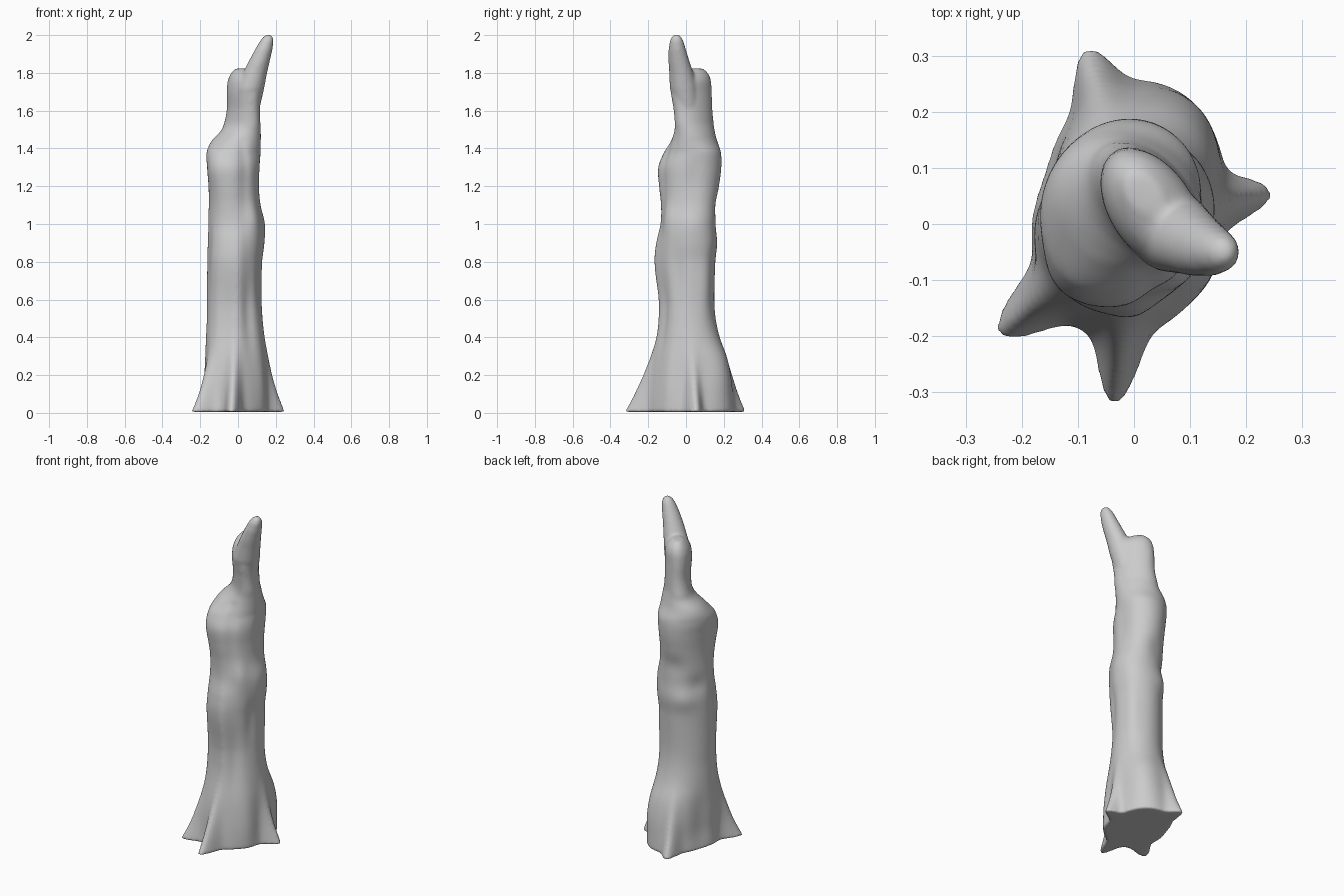
import bpy, bmesh, math

N = 96
# z, x min, x max, y min, y max of the trunk without roots
ROWS = [
    (0.005, -.185, .165, -.205, .255), (.1, -.18, .16, -.2, .245),
    (.2, -.18, .155, -.19, .232), (.3, -.175, .15, -.175, .212),
    (.4, -.17, .14, -.157, .178), (.5, -.165, .13, -.145, .157),
    (.6, -.165, .125, -.142, .15), (.8, -.165, .128, -.16, .155),
    (.9, -.162, .14, -.153, .163), (1.0, -.16, .143, -.133, .157),
    (1.1, -.155, .122, -.132, .163), (1.2, -.156, .116, -.142, .175),
    (1.3, -.163, .12, -.146, .187), (1.38, -.166, .123, -.115, .185),
    (1.44, -.14, .122, -.08, .165), (1.5, -.085, .12, -.06, .15),
    (1.6, -.06, .116, -.065, .14), (1.7, -.06, .12, -.08, .136),
    (1.76, -.054, .12, -.075, .132), (1.8, -.037, .09, -.04, .117),
    (1.823, -.015, .05, .02, .09),
]
# root tip x, y, extra length, angular width
ROOTS = [(-.035, -.325, .125, .16), (-.235, -.19, .12, .2),
         (.245, .055, .09, .19), (-.09, .325, .085, .16)]
# knots and grooves: angle in degrees, z, angular width, height, depth
KNOTS = [(-50, 1.03, .35, .09, .014), (-90, .75, .22, .22, .01),
         (-65, .5, .25, .2, -.012), (-115, .45, .22, .2, -.012),
         (-20, .75, .3, .15, -.01), (120, .9, .4, .06, .01),
         (150, .98, .4, .06, -.012), (100, 1.1, .4, .06, -.01),
         (-140, 1.3, .4, .12, .014), (-75, 1.28, .25, .2, -.01),
         (45, .7, .3, .2, .01), (200, .85, .25, .2, -.01),
         (20, 1.25, .35, .15, -.008), (60, .2, .4, .15, .02),
         (-35, .15, .35, .2, .012), (150, .15, .4, .2, -.02)]


def catmull(rows, z):
    i = 0
    while i < len(rows) - 2 and z > rows[i + 1][0]:
        i += 1
    p = [rows[max(0, min(len(rows) - 1, i + k))] for k in (-1, 0, 1, 2)]
    t = (z - p[1][0]) / (p[2][0] - p[1][0])
    t = max(0, min(1, t))
    return [b + .5 * t * (c - a + t * (2*a - 5*b + 4*c - d + t * (3*(b - c) + d - a)))
            for a, b, c, d in zip(*p)]


def angle_gap(a, b):
    return (a - b + math.pi) % (2 * math.pi) - math.pi


def trunk_ring(z):
    _, x0, x1, y0, y1 = catmull(ROWS, z)
    # sections lean diagonally near the top
    k = max(0, min(1, (z - 1.38) / .15))
    rho = .1 * (1 - k) - .42 * k
    ring = []
    for j in range(N):
        t = 2 * math.pi * j / N
        c, s = math.cos(t), math.sin(t)
        x = (x0 + x1) / 2 + (x1 - x0) / 2 * c
        y = (y0 + y1) / 2 + (y1 - y0) / 2 * (rho * c + math.sqrt(1 - rho * rho) * s)
        a, r = math.atan2(y, x), math.hypot(x, y)
        add = 0
        if z < .45:
            f = (1 - z / .45) ** 2
            for rx, ry, length, w in ROOTS:
                add += length * f * math.exp(-(angle_gap(a, math.atan2(ry, rx)) / w) ** 2)
        for deg, kz, w, h, d in KNOTS:
            add += d * math.exp(-(angle_gap(a, math.radians(deg)) / w) ** 2 - ((z - kz) / h) ** 2)
        g = (r + add) / max(r, .001) if z < 1.45 else 1
        ring.append((x * g, y * g, z))
    return ring


def loft(bm, rings):
    vs = [[bm.verts.new(p) for p in ring] for ring in rings]
    for a, b in zip(vs, vs[1:]):
        for j in range(len(a)):
            k = (j + 1) % len(a)
            bm.faces.new((a[j], a[k], b[k], b[j]))
    bm.faces.new(vs[0][::-1])
    bm.faces.new(vs[-1])


bm = bmesh.new()
# main trunk with roots
zs = [.005 + (1.823 - .005) * i / 110 for i in range(111)]
loft(bm, [trunk_ring(z) for z in zs])

# broken spike at the top: z, x, y, radius
SPIKE = [(1.55, .045, .02, .05), (1.63, .052, .003, .067), (1.72, .065, -.012, .074),
         (1.8, .09, -.025, .064), (1.86, .112, -.037, .056), (1.92, .135, -.046, .047),
         (1.97, .153, -.05, .036), (1.993, .159, -.05, .024), (2.003, .161, -.05, .008)]
loft(bm, [[(x + r * math.cos(2 * math.pi * j / 32), y + r * math.sin(2 * math.pi * j / 32), z)
           for j in range(32)] for z, x, y, r in SPIKE])

mesh = bpy.data.meshes.new("tree_trunk")
bm.to_mesh(mesh)
bm.free()
trunk = bpy.data.objects.new("tree_trunk", mesh)
bpy.context.collection.objects.link(trunk)

# fuse the pieces into one soft surface
remesh = trunk.modifiers.new("fuse", 'REMESH')
remesh.mode = 'VOXEL'
remesh.voxel_size = .009
remesh.use_smooth_shade = True
soften = trunk.modifiers.new("soften", 'SMOOTH')
soften.factor = .5
soften.iterations = 6
